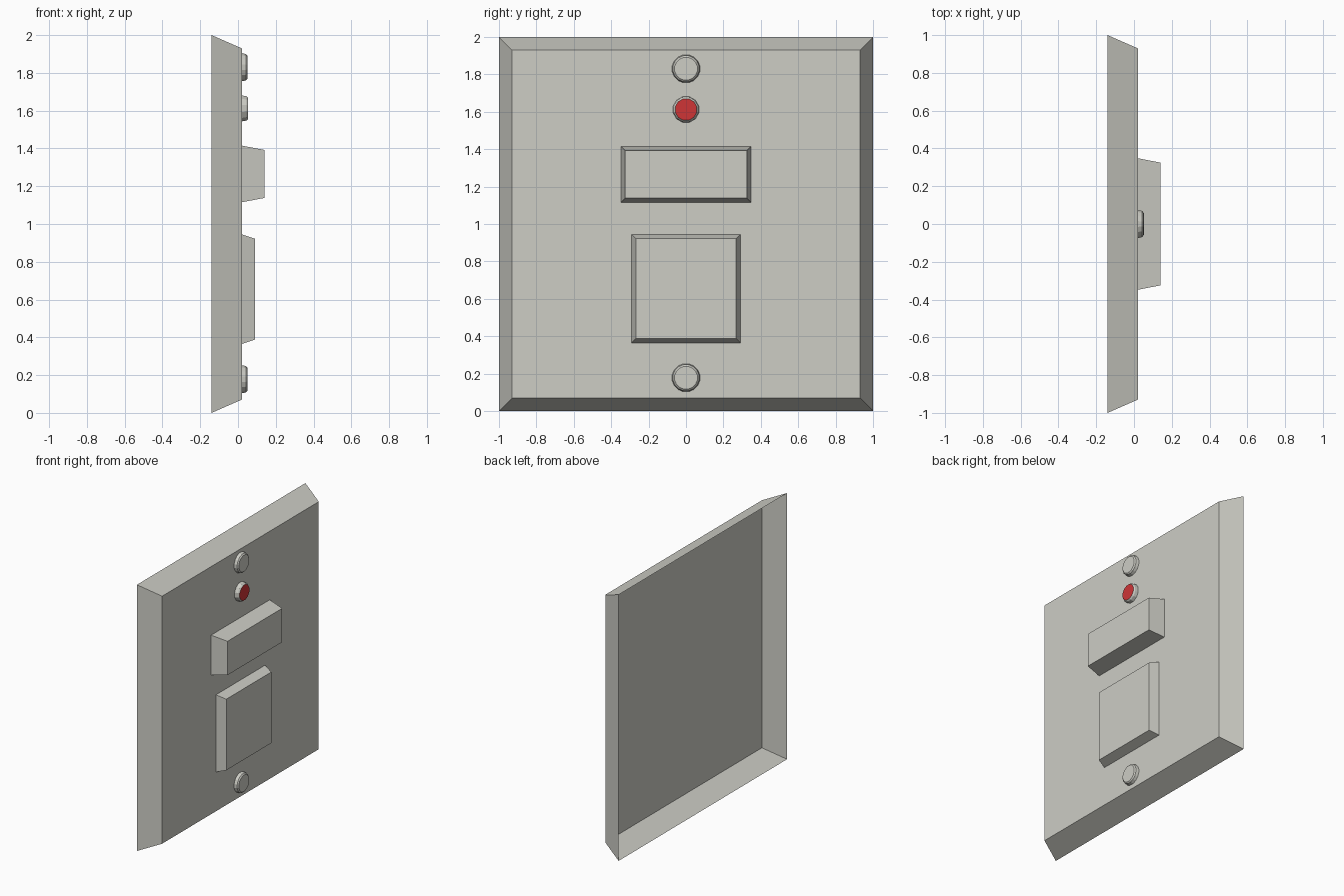
import bpy, bmesh, math

if "Cube" in bpy.data.objects:
    bpy.data.objects.remove(bpy.data.objects["Cube"])


def material(name, rgb):
    m = bpy.data.materials.new(name)
    m.diffuse_color = (*rgb, 1)
    m.use_nodes = True
    m.node_tree.nodes["Principled BSDF"].inputs["Base Color"].default_value = m.diffuse_color
    return m


GREY = material("warm grey", (0.61, 0.61, 0.56))
RED = material("indicator red", (0.62, 0.035, 0.037))
FACE = 0.02  # x of the plate's front surface


def loft(name, rings, cap_material=GREY):
    """Skin a list of point rings along +x, capped at the last ring, open at the back."""
    bm = bmesh.new()
    loops = [[bm.verts.new(p) for p in ring] for ring in rings]
    n = len(loops[0])
    for a, b in zip(loops, loops[1:]):
        for i in range(n):
            j = (i + 1) % n
            bm.faces.new((a[i], a[j], b[j], b[i]))
    cap = bm.faces.new(loops[-1])
    cap.material_index = 1
    mesh = bpy.data.meshes.new(name)
    bm.to_mesh(mesh)
    bm.free()
    mesh.materials.append(GREY)
    mesh.materials.append(cap_material)
    obj = bpy.data.objects.new(name, mesh)
    bpy.context.collection.objects.link(obj)
    return obj


def rect(x, half_y, z0, z1):
    return [(x, -half_y, z0), (x, half_y, z0), (x, half_y, z1), (x, -half_y, z1)]


def circle(x, r, z, n):
    steps = [2 * math.pi * (i + 0.5) / n for i in range(n)]
    return [(x, r * math.cos(t), z + r * math.sin(t)) for t in steps]


# Bevelled wall plate, hollow at the back
loft("wall_plate", [rect(-0.14, 1.0, 0.0, 2.0), rect(FACE, 0.93, 0.07, 1.93)])

# Raised switch blocks
loft("upper_switch", [rect(FACE, 0.348, 1.115, 1.415), rect(0.14, 0.325, 1.138, 1.392)])
loft("lower_switch", [rect(FACE, 0.291, 0.365, 0.945), rect(0.09, 0.268, 0.388, 0.922)])

# Screw heads at top and bottom
for name, z in (("top_screw", 1.83), ("bottom_screw", 0.178)):
    loft(name, [circle(x, r, z, 16) for x, r in ((FACE, 0.076), (0.042, 0.071), (0.05, 0.062))])

# Indicator lamp with a red lens
loft("indicator_lamp",
     [circle(x, r, 1.612, 12) for x, r in ((FACE, 0.071), (0.044, 0.067), (0.054, 0.059))], RED)
